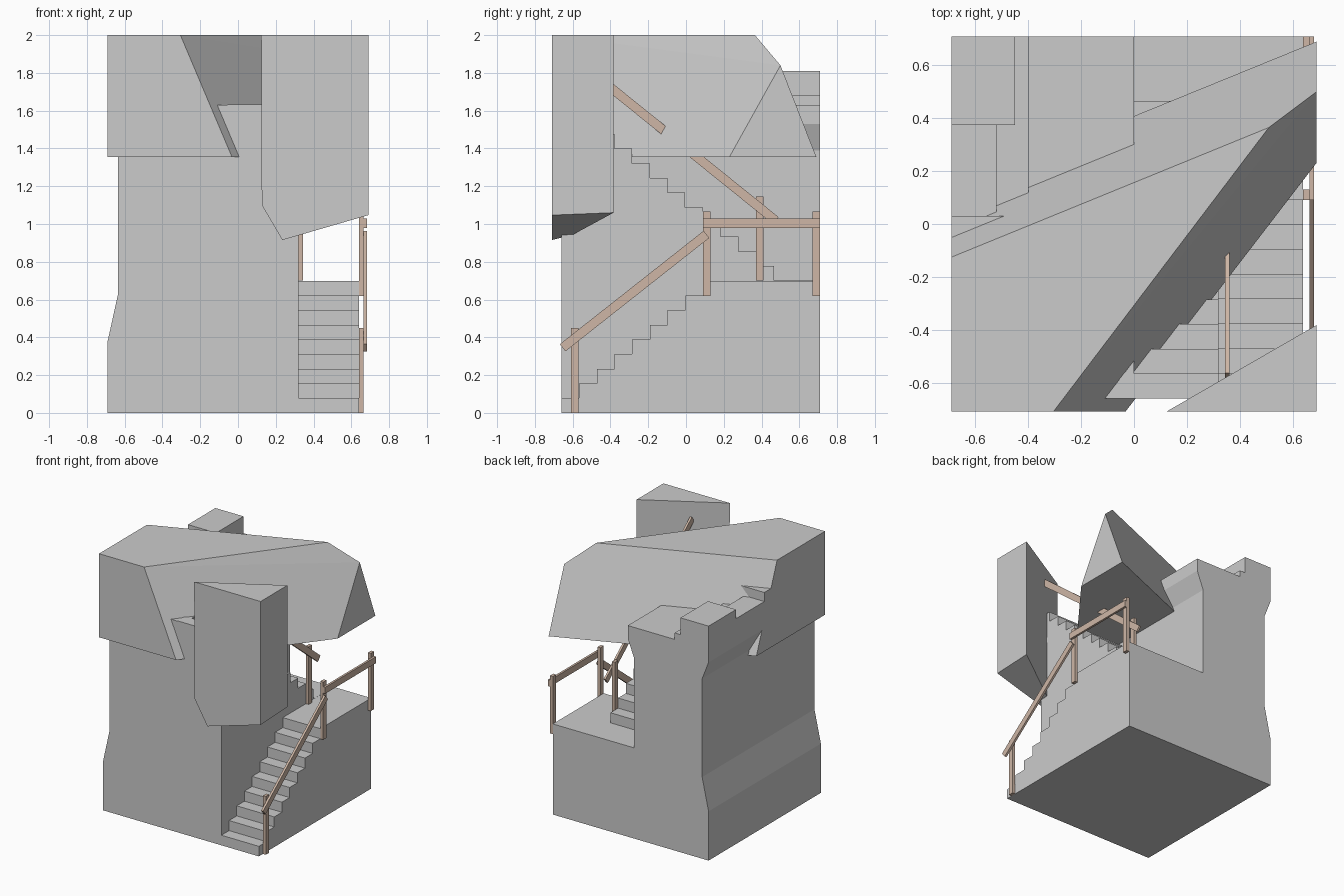
import bpy, bmesh
from mathutils import Vector

if "Cube" in bpy.data.objects:
    bpy.data.objects.remove(bpy.data.objects["Cube"])

wood = bpy.data.materials.new("wood")
wood.diffuse_color = (0.62, 0.47, 0.38, 1)
wood.use_nodes = True
wood.node_tree.nodes["Principled BSDF"].inputs["Base Color"].default_value = wood.diffuse_color


def finish(name, bm, mat=None):
    bmesh.ops.recalc_face_normals(bm, faces=bm.faces)
    mesh = bpy.data.meshes.new(name)
    bm.to_mesh(mesh)
    bm.free()
    ob = bpy.data.objects.new(name, mesh)
    bpy.context.collection.objects.link(ob)
    if mat:
        mesh.materials.append(mat)
    return ob


def extrude(name, profile, offset, mat=None):
    """Make a solid by pushing a flat outline along an offset."""
    bm = bmesh.new()
    face = bm.faces.new([bm.verts.new(p) for p in profile])
    new = bmesh.ops.extrude_face_region(bm, geom=[face], use_keep_orig=True)
    verts = [v for v in new["geom"] if isinstance(v, bmesh.types.BMVert)]
    bmesh.ops.translate(bm, verts=verts, vec=offset)
    return finish(name, bm, mat)


def box(name, x, y, z, mat=None):
    outline = [(x[0], y[0], z[0]), (x[1], y[0], z[0]), (x[1], y[1], z[0]), (x[0], y[1], z[0])]
    return extrude(name, outline, (0, 0, z[1] - z[0]), mat)


def rock(name, points):
    bm = bmesh.new()
    for p in points:
        bm.verts.new(p)
    bmesh.ops.convex_hull(bm, input=bm.verts)
    bmesh.ops.dissolve_limit(bm, angle_limit=0.03, verts=bm.verts, edges=bm.edges)
    return finish(name, bm)


def stairs(name, x, y, z, run, rise, count, end):
    """Solid flight down to the ground, climbing along y from (y, z) to end."""
    pts = [(y, 0)] + ([(y, z)] if z > 0 else [])
    for i in range(count):
        pts += [(y + run * i, z + rise * (i + 1)), (y + run * (i + 1), z + rise * (i + 1))]
    pts[-1] = (end, pts[-1][1])
    pts.append((end, 0))
    return extrude(name, [(x[0], a, b) for a, b in pts], (x[1] - x[0], 0, 0))


def sloped_rail(name, x, a, b, thick=0.048):
    """Handrail between two (y, z) points."""
    a, b = Vector(a), Vector(b)
    d = (b - a).normalized()
    n = Vector((-d.y, d.x)) * thick / 2
    pts = [(x[0], p.x, p.y) for p in (a - n, b - n, b + n, a + n)]
    return extrude(name, pts, (x[1] - x[0], 0, 0), wood)


# Tower with splayed base and flared top
tower = [(-.69, 0), (-.69, .38), (-.635, .63), (-.635, 1.39), (-.69, 1.53), (-.69, 1.63),
         (0, 1.63), (0, 1.53), (-.055, 1.39), (-.055, 0)]
extrude("tower", [(x, -.66, z) for x, z in tower], (0, 1.37, 0))

# Parapet: inner step, low wall and two merlons
box("parapet_step", (-.69, -.4), (-.66, .71), (1.63, 1.68))
box("parapet_wall", (-.69, -.52), (-.3, .375), (1.68, 1.74))
box("corner_merlon", (-.69, -.45), (.375, .71), (1.68, 1.81))
box("side_merlon", (-.69, -.45), (-.3, .03), (1.68, 1.81))

# Two flights meeting on a shared landing
RISE, RUN = .0777, .0938
stairs("lower_stairs", (.32, .64), -.66, 0, RUN, RISE, 9, .71)
stairs("upper_stairs", (-.055, .32), .465, .70, -RUN, RISE, 12, -.66)
box("landing", (-.055, .32), (.465, .71), (0, .70))

# Posts and rails
box("bottom_post", (.64, .665), (-.61, -.57), (0, .45), wood)
for i, y in enumerate((.09, .67)):
    box(f"landing_post_{i + 1}", (.64, .665), (y, y + .04), (.62, 1.065), wood)
box("upper_post", (.32, .345), (.37, .41), (.70, 1.145), wood)
box("landing_rail", (.665, .682), (.09, .71), (.98, 1.03), wood)
sloped_rail("lower_rail", (.665, .682), (-.653, .345), (.108, .945))
sloped_rail("upper_rail", (.345, .361), (.475, 1.018), (-.58, 1.868))

# Large rock resting on the tower
B = 1.355
rock("large_rock", [
    (-.69, -.71, B), (-.032, -.71, B), (.69, .23, B), (.69, .69, B), (-.69, .127, B),
    (-.69, -.71, 2), (-.305, -.71, 2), (.51, .365, 2), (-.69, -.125, 2), (.69, .5, 1.84)])

# Wedge rock hanging over the stair foot
rock("wedge_rock", [
    (.123, -.71, 2), (.69, -.71, 2), (.69, -.383, 2), (.69, -.71, 1.047), (.69, -.383, 1.06),
    (.235, -.71, .915), (.312, -.601, .942), (.126, -.71, 1.1)])
